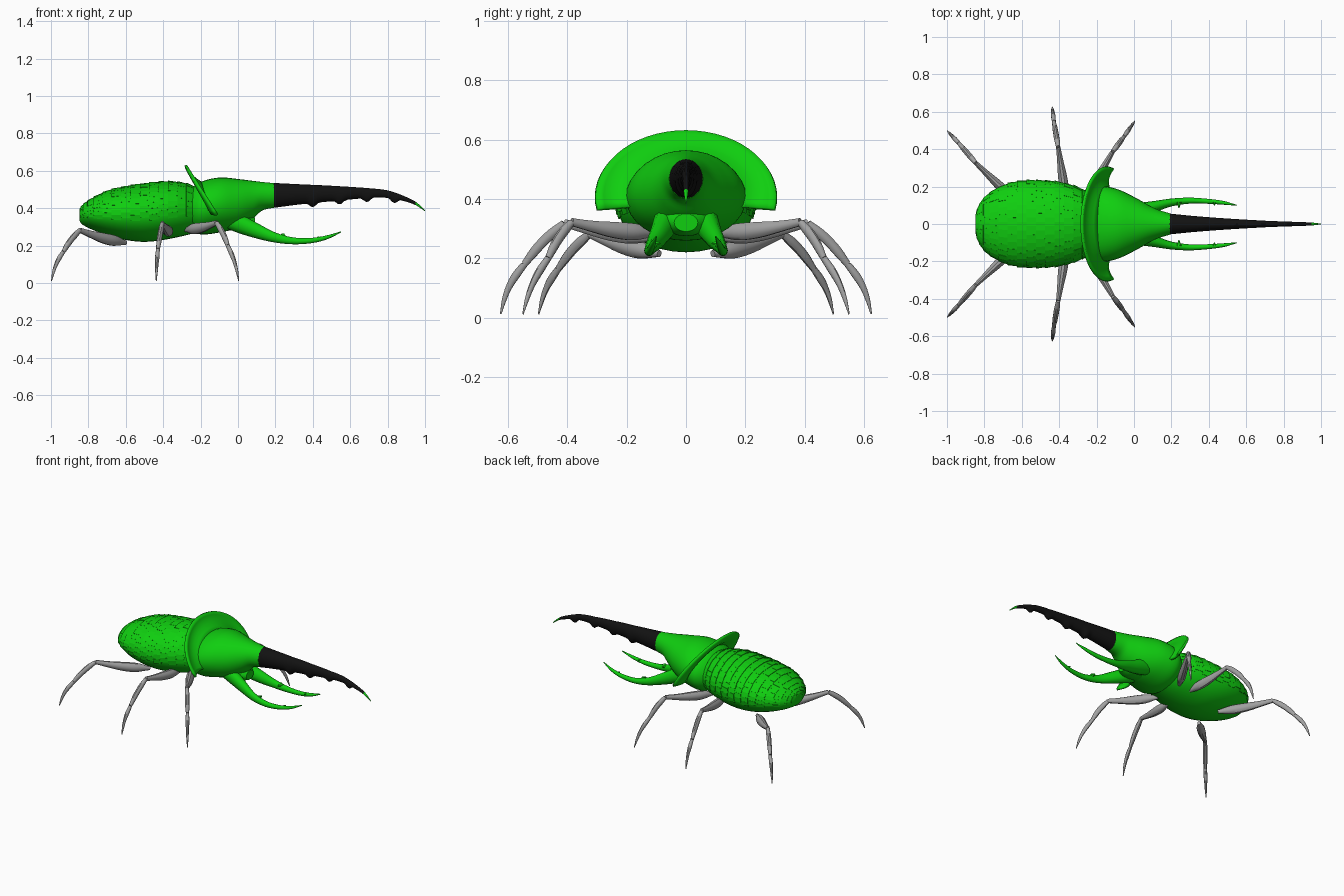
import bpy, bmesh, math, random
from mathutils import Vector

random.seed(4)
cube = bpy.data.objects.get("Cube")
if cube:
    bpy.data.objects.remove(cube)


def material(name, color):
    m = bpy.data.materials.new(name)
    m.use_nodes = True
    m.diffuse_color = color
    m.node_tree.nodes["Principled BSDF"].inputs["Base Color"].default_value = color
    return m


GREEN = material("shell green", (0.005, 0.62, 0.005, 1))
BLACK = material("horn black", (0.006, 0.006, 0.006, 1))
GREY = material("leg grey", (0.36, 0.36, 0.36, 1))


def smooth(points, steps):
    """Catmull-Rom samples through tuples of any length."""
    out = []
    for i in range(len(points) - 1):
        a, b = points[max(i - 1, 0)], points[i]
        c, d = points[i + 1], points[min(i + 2, len(points) - 1)]
        for s in range(steps):
            t = s / steps
            out.append(tuple(
                q + t * (r - p) / 2 + t * t * (2 * p - 5 * q + 4 * r - w) / 2
                + t ** 3 * (3 * q - p - 3 * r + w) / 2
                for p, q, r, w in zip(a, b, c, d)))
    return out + [points[-1]]


def skin(bm, rings):
    """Join closed rings of points into a capped tube."""
    vs = [[bm.verts.new(p) for p in ring] for ring in rings]
    n = len(vs[0])
    for a, b in zip(vs, vs[1:]):
        for i in range(n):
            j = (i + 1) % n
            bm.faces.new((a[i], a[j], b[j], b[i]))
    bm.faces.new(vs[0])
    bm.faces.new(vs[-1])


def finish(bm, name, mats, angle=40, mirror=False, thickness=0):
    bmesh.ops.recalc_face_normals(bm, faces=bm.faces)
    me = bpy.data.meshes.new(name)
    bm.to_mesh(me)
    bm.free()
    ob = bpy.data.objects.new(name, me)
    bpy.context.collection.objects.link(ob)
    for m in mats:
        me.materials.append(m)
    bpy.ops.object.select_all(action="DESELECT")
    ob.select_set(True)
    bpy.context.view_layer.objects.active = ob
    if angle:
        bpy.ops.object.shade_smooth_by_angle(angle=math.radians(angle))
    if thickness:
        mod = ob.modifiers.new("thickness", "SOLIDIFY")
        mod.thickness, mod.offset = thickness, 0
    if mirror:
        mod = ob.modifiers.new("both sides", "MIRROR")
        mod.use_axis = (False, True, False)
    return ob


def section_point(sec, angle, grow=0.0):
    """Point on an elliptical section (x, y centre, half width, top, bottom)."""
    x, yc, hw, top, bot = sec
    return Vector((x, yc + (hw + grow) * math.sin(angle),
                   (top + bot) / 2 + ((top - bot) / 2 + grow) * math.cos(angle)))


def body(bm, sections, sides):
    skin(bm, [[section_point(s, math.tau * k / sides) for k in range(sides)]
              for s in sections])


# Abdomen
abdomen = smooth([(-0.848, 0, 0.03, 0.385, 0.335), (-0.835, 0, 0.085, 0.41, 0.315),
                  (-0.79, 0, 0.15, 0.445, 0.29), (-0.7, 0, 0.205, 0.49, 0.255),
                  (-0.6, 0, 0.228, 0.515, 0.23), (-0.5, 0, 0.23, 0.53, 0.22),
                  (-0.4, 0, 0.222, 0.54, 0.23), (-0.3, 0, 0.195, 0.535, 0.25),
                  (-0.22, 0, 0.15, 0.51, 0.27)], 4)
bm = bmesh.new()
body(bm, abdomen, 32)
finish(bm, "abdomen", [GREEN])

# Overlapping wing case scales in staggered rows
bm = bmesh.new()
span = math.radians(205)
cols = 18
for row in range(1, len(abdomen) - 3, 2):
    rear, front = abdomen[row], abdomen[row + 2]
    for k in range(cols):
        a0 = -span / 2 + span * (k + 0.5 * (row // 2 % 2) - 0.25) / cols
        a1 = a0 + span / cols
        lift = random.uniform(0.003, 0.007)
        bm.faces.new([bm.verts.new(section_point(s, a, g)) for s, a, g in
                      ((rear, a0, lift), (rear, a1, lift),
                       (front, a1, 0.001), (front, a0, 0.001))])
finish(bm, "wing_case_scales", [GREEN], angle=0, thickness=0.003)

# Thorax narrowing into the horn base
bm = bmesh.new()
body(bm, smooth([(-0.27, 0, 0.14, 0.49, 0.29), (-0.2, 0, 0.2, 0.54, 0.26),
                 (-0.1, 0, 0.19, 0.564, 0.27), (0, 0, 0.145, 0.556, 0.295),
                 (0.08, 0, 0.1, 0.546, 0.345), (0.13, 0, 0.076, 0.54, 0.388),
                 (0.192, 0, 0.057, 0.534, 0.402)], 5), 32)
finish(bm, "thorax", [GREEN])

# Flared collar wrapped around the thorax
bm = bmesh.new()
grid = []
for k in range(33):
    a = math.radians(-102 + 204 * k / 32)
    c, s = math.cos(a), math.sin(a)
    inner = Vector((-0.19 + 0.05 * (1 - c), 0.18 * s, 0.4 + 0.13 * c))
    outer = Vector((-0.28 + 0.14 * (1 - c), 0.305 * s, 0.41 + 0.22 * c))
    strip = []
    for j in range(6):
        t = j / 5
        p = inner.lerp(outer, t)
        p.x -= 0.02 * math.sin(math.pi * t)
        strip.append(bm.verts.new(p))
    grid.append(strip)
for a, b in zip(grid, grid[1:]):
    for j in range(5):
        bm.faces.new((a[j], a[j + 1], b[j + 1], b[j]))
finish(bm, "collar", [GREEN], thickness=0.014)

# Long upper horn with a toothed underside and green tip
horn = smooth([(0.19, 0, 0.057, 0.535, 0.402), (0.33, 0, 0.043, 0.528, 0.42),
               (0.5, 0, 0.03, 0.52, 0.437), (0.7, 0, 0.018, 0.507, 0.455),
               (0.8, 0, 0.014, 0.495, 0.455), (0.88, 0, 0.011, 0.468, 0.44),
               (0.95, 0, 0.008, 0.434, 0.416), (1.0, 0, 0.002, 0.389, 0.383)], 12)
toothed = []
for x, yc, hw, top, bot in horn:
    if 0.35 < x < 0.87:
        bot -= 0.022 * max(0, math.cos(math.tau * (x - 0.4) / 0.145)) ** 2
    toothed.append((x, yc, hw, top, bot))
bm = bmesh.new()
body(bm, toothed, 14)
for f in bm.faces:
    f.material_index = int(f.calc_center_median().x > 0.952)
finish(bm, "upper_horn", [BLACK, GREEN])

# Head below the thorax
bm = bmesh.new()
body(bm, smooth([(-0.12, 0, 0.1, 0.42, 0.29), (-0.03, 0, 0.095, 0.41, 0.28),
                 (0.04, 0, 0.08, 0.38, 0.275), (0.09, 0, 0.04, 0.35, 0.29)], 4), 20)
finish(bm, "head", [GREEN])

# Pair of lower horns, each with small inner teeth
bm = bmesh.new()
body(bm, smooth([(-0.08, 0.06, 0.04, 0.39, 0.3), (0, 0.068, 0.042, 0.375, 0.268),
                 (0.1, 0.09, 0.032, 0.322, 0.238), (0.2, 0.115, 0.021, 0.27, 0.216),
                 (0.3, 0.125, 0.016, 0.243, 0.207), (0.4, 0.121, 0.013, 0.242, 0.214),
                 (0.48, 0.113, 0.01, 0.256, 0.235), (0.55, 0.1, 0.002, 0.276, 0.27)], 5), 12)
for x, z, size in ((0.24, 0.25, 0.016), (0.43, 0.24, 0.01)):
    skin(bm, [[Vector((x + r * math.cos(math.tau * k / 6), y,
                       z + r * math.sin(math.tau * k / 6))) for k in range(6)]
              for y, r in ((0.118, size), (0.118 - 2 * size, 0.002))])
finish(bm, "lower_horns", [GREEN], mirror=True)


# Legs: thigh, shin and hooked foot
def limb(bm, start, end, radii, bow):
    start, end = Vector(start), Vector(end)
    axis = (end - start).normalized()
    side = axis.cross(Vector((0, 0, 1))).normalized()
    up = side.cross(axis)
    rings = []
    profile = smooth([(r,) for r in radii], 4)
    for i, (r,) in enumerate(profile):
        t = i / (len(profile) - 1)
        mid = start.lerp(end, t) + up * bow * math.sin(math.pi * t)
        rings.append([mid + r * (math.cos(math.tau * k / 10) * side * 0.85
                                 + math.sin(math.tau * k / 10) * up) for k in range(10)])
    skin(bm, rings)


LEGS = {
    "front_legs": ((-0.28, 0.1, 0.285), (-0.115, 0.385, 0.322),
                   (-0.055, 0.465, 0.2), (0.004, 0.55, 0.012)),
    "middle_legs": ((-0.36, 0.1, 0.27), (-0.405, 0.41, 0.318),
                    (-0.428, 0.545, 0.18), (-0.437, 0.625, 0.012)),
    "rear_legs": ((-0.6, 0.09, 0.215), (-0.845, 0.325, 0.282),
                  (-0.935, 0.43, 0.165), (-0.997, 0.497, 0.012)),
}
for name, (hip, knee, ankle, toe) in LEGS.items():
    bm = bmesh.new()
    limb(bm, hip, knee, (0.012, 0.029, 0.028, 0.02, 0.014), -0.008)
    limb(bm, knee, ankle, (0.013, 0.017, 0.017, 0.016, 0.012), 0.008)
    limb(bm, ankle, toe, (0.012, 0.014, 0.011, 0.008, 0.003), 0.014)
    finish(bm, name, [GREY], mirror=True)
